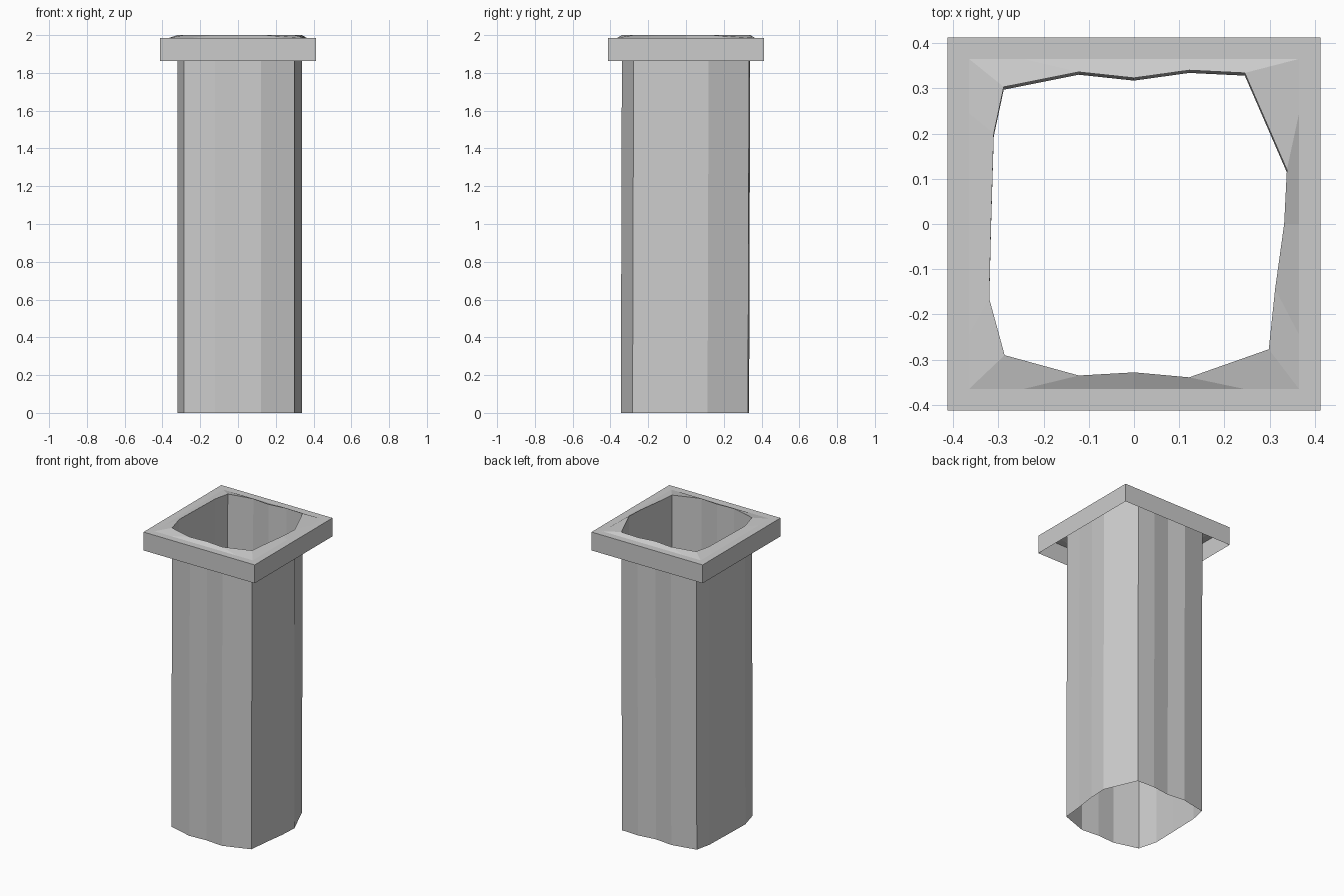
import bpy, bmesh

if "Cube" in bpy.data.objects:
    bpy.data.objects.remove(bpy.data.objects["Cube"])

# Irregular hand-cut opening, clockwise from the back left corner
OPENING = [(-0.288, 0.303), (-0.122, 0.336), (0, 0.323), (0.122, 0.34),
           (0.245, 0.334), (0.338, 0.12), (0.332, 0), (0.312, -0.144),
           (0.298, -0.277), (0.122, -0.339), (0, -0.328), (-0.122, -0.335),
           (-0.286, -0.29), (-0.32, -0.165), (-0.316, 0), (-0.31, 0.2)]


def square(half, inner):
    """16 points around a square, clockwise from the back left corner."""
    pts = []
    x, y = -half, half
    for _ in range(4):
        dx, dy = y, -x  # clockwise direction along this side
        sx, sy = (x + dx) / 2, (y + dy) / 2
        for t in (-1, -inner / half, 0, inner / half):
            pts.append((sx + (dx - x) / 2 * t, sy + (dy - y) / 2 * t))
        x, y = dx, dy
    return pts


def ring(points, z, shift_y=0):
    return [(x, y + shift_y, z) for x, y in points]


def skin(name, rings):
    """Join successive 16-point rings with faces, as an open shell."""
    bm = bmesh.new()
    loops = [[bm.verts.new(p) for p in r] for r in rings]
    for a, b in zip(loops, loops[1:]):
        n = len(a)
        for i in range(n):
            j = (i + 1) % n
            bm.faces.new((a[i], a[j], b[j], b[i]))
    me = bpy.data.meshes.new(name)
    bm.to_mesh(me)
    bm.free()
    obj = bpy.data.objects.new(name, me)
    bpy.context.collection.objects.link(obj)
    return obj


# Hollow shaft, leaning very slightly to the front at its foot
skin("shaft", [ring(OPENING, 2.0), ring(OPENING, 0, -0.006)])

# Collar: open-bottomed square band, flat rim, raised lip to the opening
outer = square(0.412, 0.245)
skin("collar", [ring(OPENING, 2.0), ring(square(0.365, 0.245), 1.985),
                ring(outer, 1.985), ring(outer, 1.862)][::-1])

# Faces point outward on both open shells
for obj in bpy.context.collection.objects:
    bm = bmesh.new()
    bm.from_mesh(obj.data)
    bm.normal_update()
    side = max(bm.faces, key=lambda f: f.calc_area())
    c = side.calc_center_median()
    if side.normal.x * c.x + side.normal.y * c.y + side.normal.z * 0.1 < 0:
        bmesh.ops.reverse_faces(bm, faces=bm.faces[:])
    bm.to_mesh(obj.data)
    bm.free()
